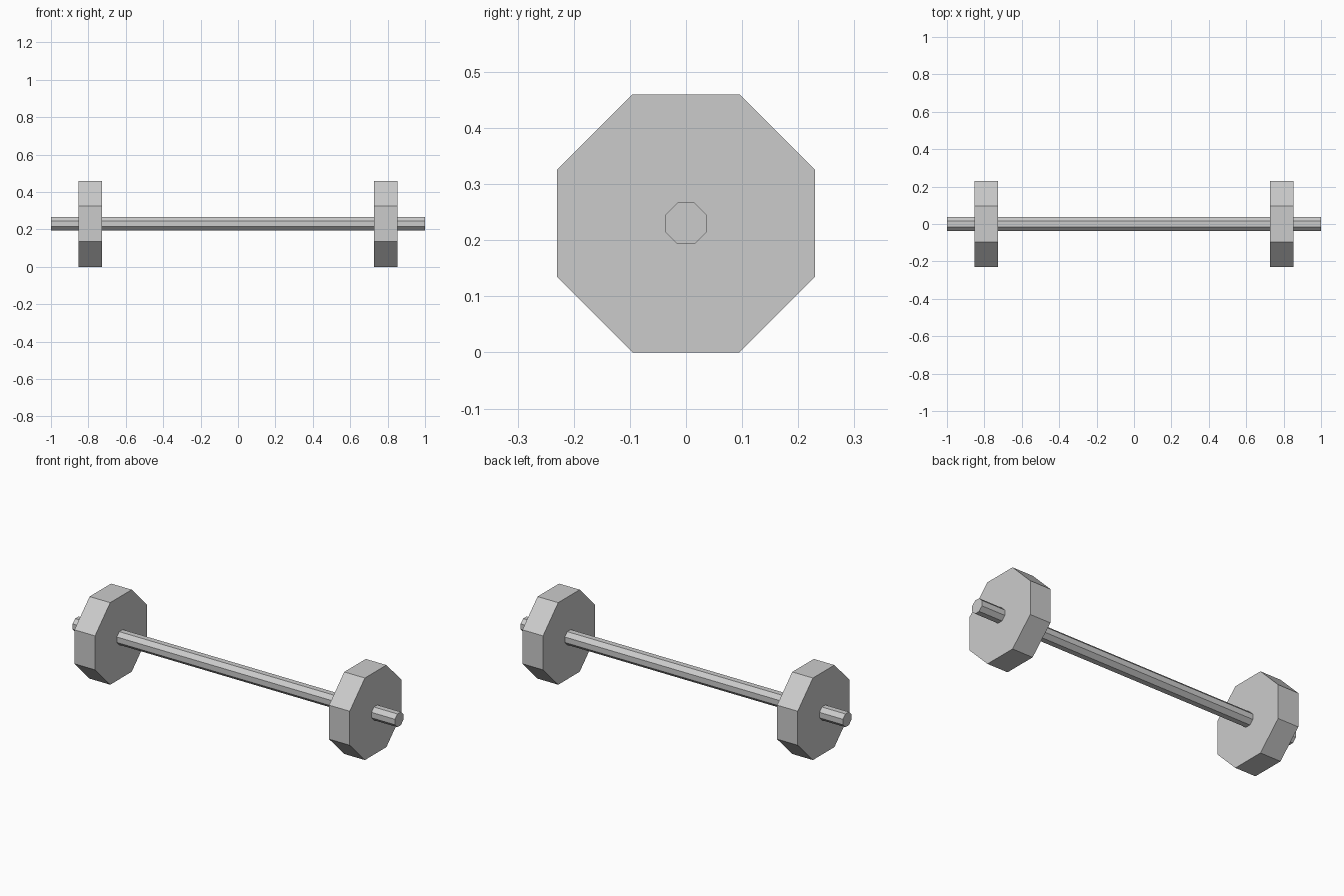
import bpy
from math import pi, cos

cube = bpy.data.objects.get("Cube")
if cube:
    bpy.data.objects.remove(cube, do_unlink=True)

# Single flat grey metal
GREY = (0.6, 0.6, 0.6, 1.0)
metal = bpy.data.materials.new("grey_metal")
metal.use_nodes = True
metal.diffuse_color = GREY
metal.node_tree.nodes["Principled BSDF"].inputs["Base Color"].default_value = GREY

HALF_HEIGHT = 0.23
SIDES = 8


def octagon_prism(name, x, half_height, width):
    """Eight-sided prism along x, with a flat side on top."""
    bpy.ops.mesh.primitive_cylinder_add(
        vertices=SIDES, radius=half_height / cos(pi / SIDES), depth=width)
    prism = bpy.context.object
    prism.name = name
    prism.rotation_euler = (0, pi / 2, 0)
    prism.location = (x, 0, HALF_HEIGHT)
    # Turn the section so that flats, not corners, face up and sideways
    corner = prism.data.vertices[0].co
    if min(abs(corner.x), abs(corner.y)) < 1e-4:
        for v in prism.data.vertices:
            x0, y0 = v.co.x, v.co.y
            c, s = cos(pi / SIDES), cos(pi / 2 - pi / SIDES)
            v.co.x, v.co.y = c * x0 - s * y0, s * x0 + c * y0
    prism.data.materials.append(metal)
    return prism


# Bar through both weights
octagon_prism("bar", 0, 0.037, 2.0)

# Weight plates near each end
for side, sign in (("left", 1), ("right", -1)):
    octagon_prism(side + "_weight", sign * 0.79, HALF_HEIGHT, 0.128)
